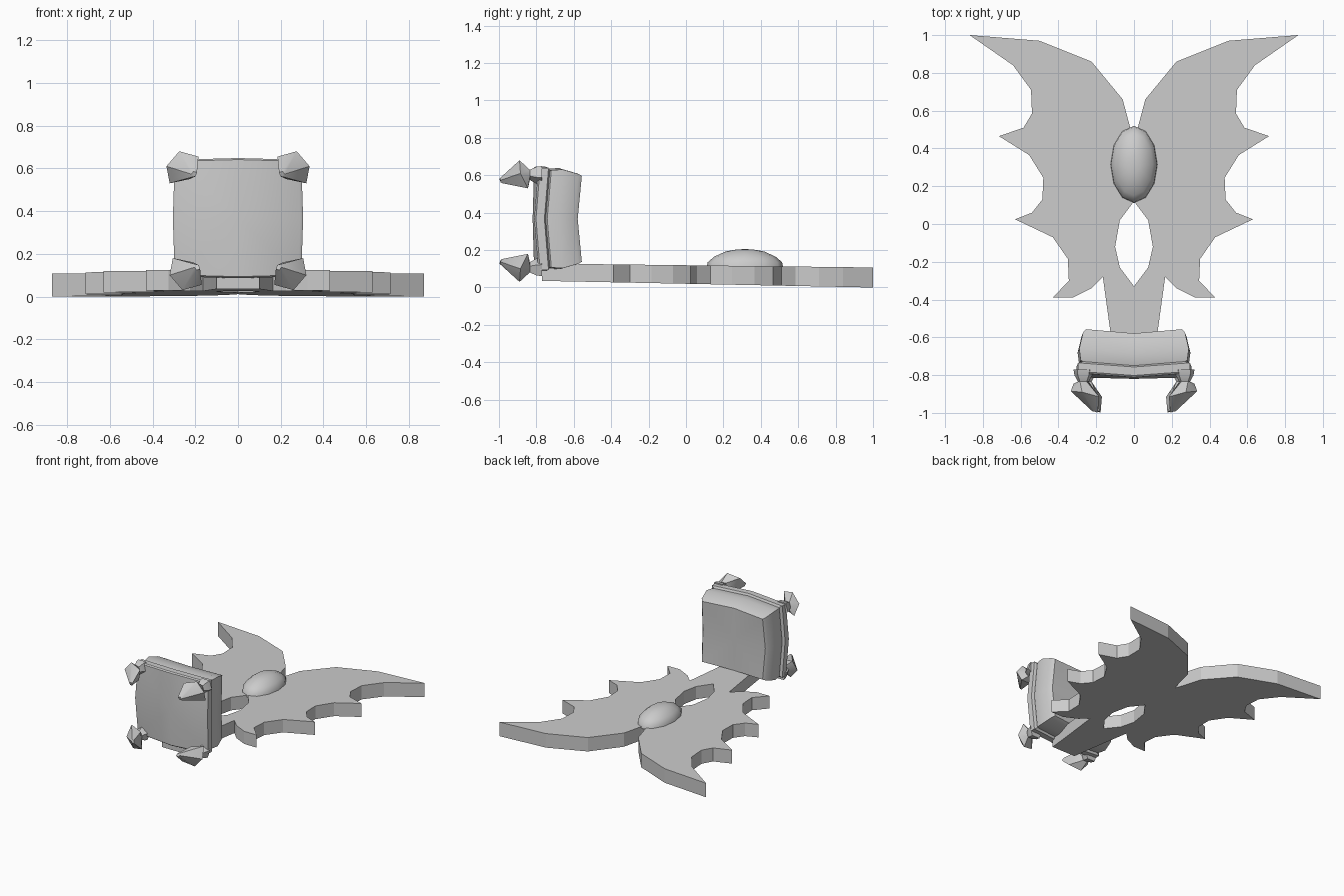
import bpy
import bmesh
from math import cos, sin, pi, radians

cube = bpy.data.objects.get("Cube")
if cube:
    bpy.data.objects.remove(cube)

grey = bpy.data.materials.new("plain grey")
grey.use_nodes = True
grey.diffuse_color = (0.6, 0.6, 0.6, 1)
grey.node_tree.nodes["Principled BSDF"].inputs["Base Color"].default_value = (0.6, 0.6, 0.6, 1)


def finish(bm, name, smooth=None):
    """Turn a bmesh into a named object, with optional smooth shading."""
    bmesh.ops.recalc_face_normals(bm, faces=bm.faces)
    mesh = bpy.data.meshes.new(name)
    bm.to_mesh(mesh)
    bm.free()
    mesh.materials.append(grey)
    obj = bpy.data.objects.new(name, mesh)
    bpy.context.collection.objects.link(obj)
    if smooth:
        bpy.ops.object.select_all(action="DESELECT")
        obj.select_set(True)
        bpy.context.view_layer.objects.active = obj
        bpy.ops.object.shade_smooth_by_angle(angle=radians(smooth))
    return obj


def loft(name, rings, start=None, end=None, smooth=None):
    """Skin rings of equal length; close each end with a fan to a point or a flat cap."""
    bm = bmesh.new()
    loops = [[bm.verts.new(p) for p in ring] for ring in rings]
    n = len(loops[0])
    for a, b in zip(loops, loops[1:]):
        for i in range(n):
            j = (i + 1) % n
            bm.faces.new((a[i], a[j], b[j], b[i]))
    for loop, tip in ((loops[0], start), (loops[-1], end)):
        if tip is None:
            bm.faces.new(loop)
        else:
            v = bm.verts.new(tip)
            for i in range(n):
                bm.faces.new((loop[i], loop[(i + 1) % n], v))
    return finish(bm, name, smooth)


# Winged plate: one half outline, slightly tapered in thickness, mirrored
outline = [
    (0, 0.45), (0.02, 0.51), (0.06, 0.66), (0.225, 0.86), (0.5, 0.97), (0.87, 1),
    (0.64, 0.84), (0.545, 0.71), (0.54, 0.585), (0.585, 0.51), (0.715, 0.465),
    (0.555, 0.365), (0.48, 0.245), (0.485, 0.13), (0.54, 0.06), (0.63, 0.025),
    (0.43, -0.07), (0.35, -0.185), (0.345, -0.3), (0.43, -0.39), (0.325, -0.39),
    (0.225, -0.34), (0.165, -0.28), (0.125, -0.57), (0.1, -0.77), (0, -0.77),
    (0, -0.33), (0.075, -0.23), (0.1, -0.12), (0.075, 0.02), (0, 0.12),
]
bm = bmesh.new()
low = [bm.verts.new((x, y, 0.02 * (1 - y))) for x, y in outline]
high = [bm.verts.new((x, y, 0.107 + 0.012 * (1 - y))) for x, y in outline]
bm.faces.new(low)
bm.faces.new(high)
for i, (x, y) in enumerate(outline):
    j = (i + 1) % len(outline)
    if x or outline[j][0]:  # leave the mirror seam open
        bm.faces.new((low[i], low[j], high[j], high[i]))
plate = finish(bm, "winged_plate")
mirror = plate.modifiers.new("Mirror", "MIRROR")
mirror.use_clip = True

# Oval dome on the plate
steps = [(1, 0.105), (0.97, 0.135), (0.8, 0.165), (0.5, 0.193), (0.25, 0.202)]
loft("oval_dome",
     [[(0.125 * s * cos(k * pi / 6), 0.315 + 0.205 * s * sin(k * pi / 6), z)
       for k in range(12)] for s, z in steps],
     end=(0, 0.315, 0.206), smooth=50)


# Upright block with a raised front rim, bowed forward at the middle
def square_ring(y, sx, sz):
    ring = []
    for i, k in ((-1, -1), (0, -1), (1, -1), (1, 0), (1, 1), (0, 1), (-1, 1), (-1, 0)):
        mid = i == 0 or k == 0
        grow = 1.03 if mid else 1
        ring.append((i * sx * grow, y - 0.022 * mid, 0.367 + k * sz * grow))
    return ring


sections = [
    (-0.79, 0.283, 0.266), (-0.78, 0.296, 0.273), (-0.735, 0.296, 0.273),
    (-0.728, 0.272, 0.258), (-0.72, 0.282, 0.26), (-0.66, 0.29, 0.264),
    (-0.575, 0.27, 0.24), (-0.557, 0.255, 0.23),
]
loft("upright_block", [square_ring(*s) for s in sections],
     start=(0, -0.82, 0.367), end=(0, -0.58, 0.367), smooth=35)

# Corner studs: flared stem and a skewed five-sided pointed head
head = [(0.185, -0.915, 0.655), (0.275, -0.89, 0.68), (0.335, -0.885, 0.61),
        (0.32, -0.845, 0.53), (0.225, -0.87, 0.55)]
centre = (0.268, 0.605)
tip = (0.207, -0.992, 0.572)


def stem_ring(y, radius):
    return [(centre[0] + radius * cos(a), y, centre[1] + radius * sin(a))
            for a in [radians(126 - 72 * k) for k in range(5)]]


blunt = [tuple(t + 0.18 * (h - c) for t, h, c in zip(tip, p, (0.268, -0.88, 0.605)))
         for p in head]
for side, sx in (("left", 1), ("right", -1)):
    for level, flip in (("upper", False), ("lower", True)):
        rings = [stem_ring(-0.77, 0.055), stem_ring(-0.8, 0.05),
                 stem_ring(-0.835, 0.03), head, blunt]
        shift = 0.015 if flip else 0
        rings = [[(sx * (x - shift), max(y, -1), 0.71 - z if flip else z) for x, y, z in ring]
                 for ring in rings]
        loft(f"{level}_{side}_stud", rings, smooth=40)
